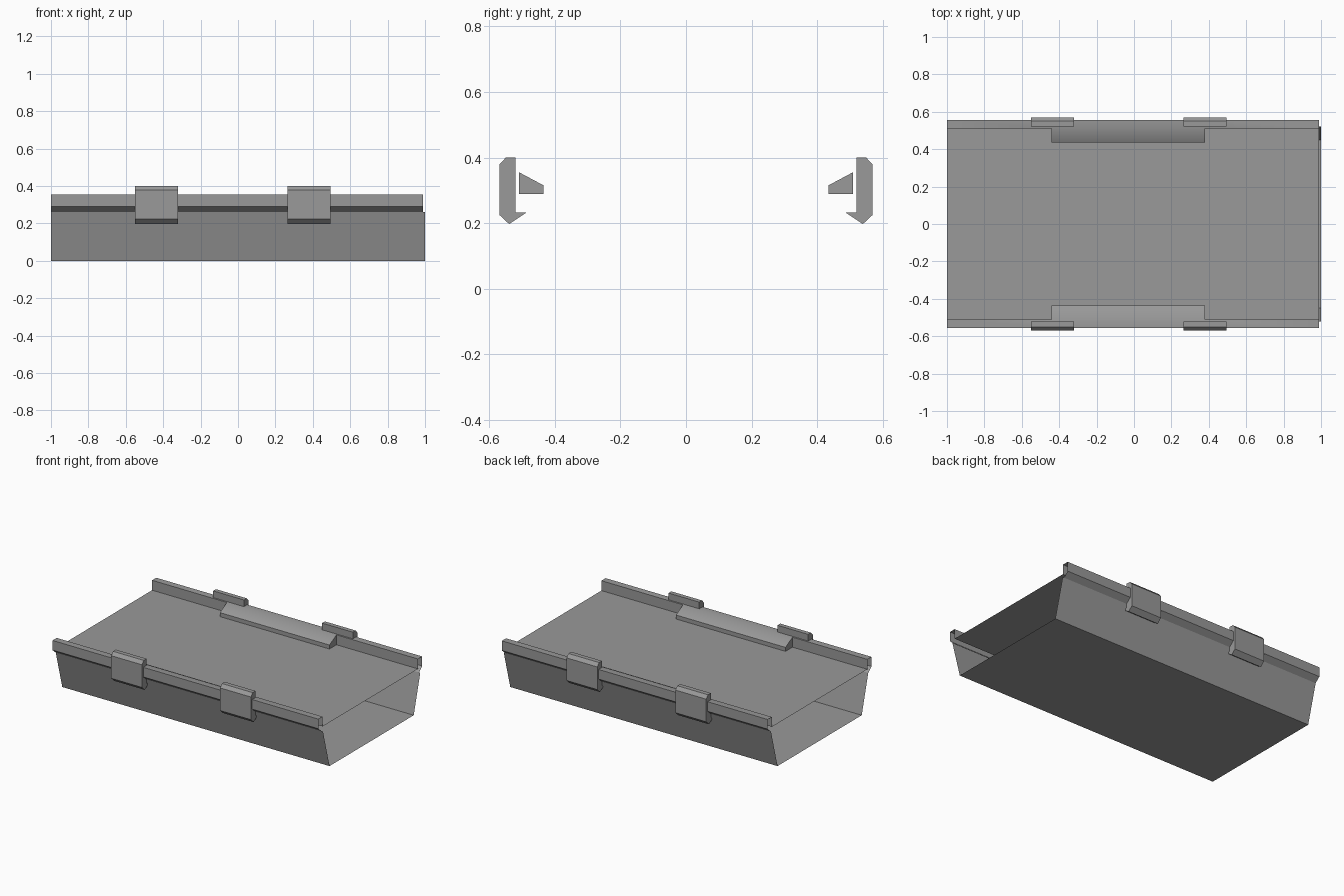
import bpy, bmesh, math

if "Cube" in bpy.data.objects:
    bpy.data.objects.remove(bpy.data.objects["Cube"])

grey = bpy.data.materials.new("plain grey")
grey.use_nodes = True
colour = (0.32, 0.32, 0.32, 1)
grey.diffuse_color = colour
grey.node_tree.nodes["Principled BSDF"].inputs["Base Color"].default_value = colour


def strip(bm, profile, x0, x1):
    """Sweep an open (y, z) profile along x; returns the two end rows."""
    rows = [[bm.verts.new((x, y, z)) for y, z in profile] for x in (x0, x1)]
    a, b = rows
    for i in range(len(profile) - 1):
        bm.faces.new((a[i], a[i + 1], b[i + 1], b[i]))
    return rows


def mirrored(half):
    """Full profile from the half on +y, running from +y to -y."""
    return half + [(-y, z) for y, z in reversed(half)]


def finish(bm, name, closed=False):
    bmesh.ops.remove_doubles(bm, verts=bm.verts, dist=0.0005)
    if closed:
        bmesh.ops.recalc_face_normals(bm, faces=bm.faces)
    mesh = bpy.data.meshes.new(name)
    bm.to_mesh(mesh)
    bm.free()
    mesh.materials.append(grey)
    obj = bpy.data.objects.new(name, mesh)
    bpy.context.collection.objects.link(obj)
    bpy.ops.object.select_all(action='DESELECT')
    obj.select_set(True)
    bpy.context.view_layer.objects.active = obj
    bpy.ops.object.shade_smooth_by_angle(angle=math.radians(30))
    return obj


# Open-ended tray with flared walls
bm = bmesh.new()
strip(bm, [(-0.52, 0.26), (-0.45, 0), (0.45, 0), (0.52, 0.26)], -1, 1)
finish(bm, "tray")

# Lid sheet with raised rims and a wedge grip along each long side
rim = [(0.52, 0.26), (0.555, 0.29), (0.555, 0.355), (0.51, 0.355)]
foot, wedge_low, wedge_top = (0.51, 0.288), (0.435, 0.288), (0.435, 0.315)
plain = mirrored(rim + [foot, wedge_low])
gripped = mirrored(rim + [wedge_top, wedge_low])
grip_ends = (-0.44, 0.38)
bm = bmesh.new()
strip(bm, plain, -1, grip_ends[0])
strip(bm, gripped, *grip_ends)
strip(bm, plain, grip_ends[1], 0.99)
for x, flip in zip(grip_ends, (1, -1)):
    for side in (1, -1):
        cap = [(x, side * y, z) for y, z in (rim[-1], wedge_top, wedge_low, foot)]
        bm.faces.new([bm.verts.new(p) for p in cap[::flip * side]])
finish(bm, "lid")

# Four snap latches hooked under the rims
latch = [(0.52, 0.40), (0.55, 0.40), (0.57, 0.378), (0.57, 0.225),
         (0.54, 0.197), (0.487, 0.232), (0.52, 0.232)]
for side, side_name in ((-1, "front"), (1, "back")):
    for x0, x1, end_name in ((-0.55, -0.32, "right"), (0.265, 0.495, "left")):
        bm = bmesh.new()
        ring = [(side * y, z) for y, z in latch]
        a, b = strip(bm, ring + ring[:1], x0, x1)
        bm.faces.new(a[:-1])
        bm.faces.new(b[:-1])
        finish(bm, f"{side_name}_{end_name}_latch", closed=True)
